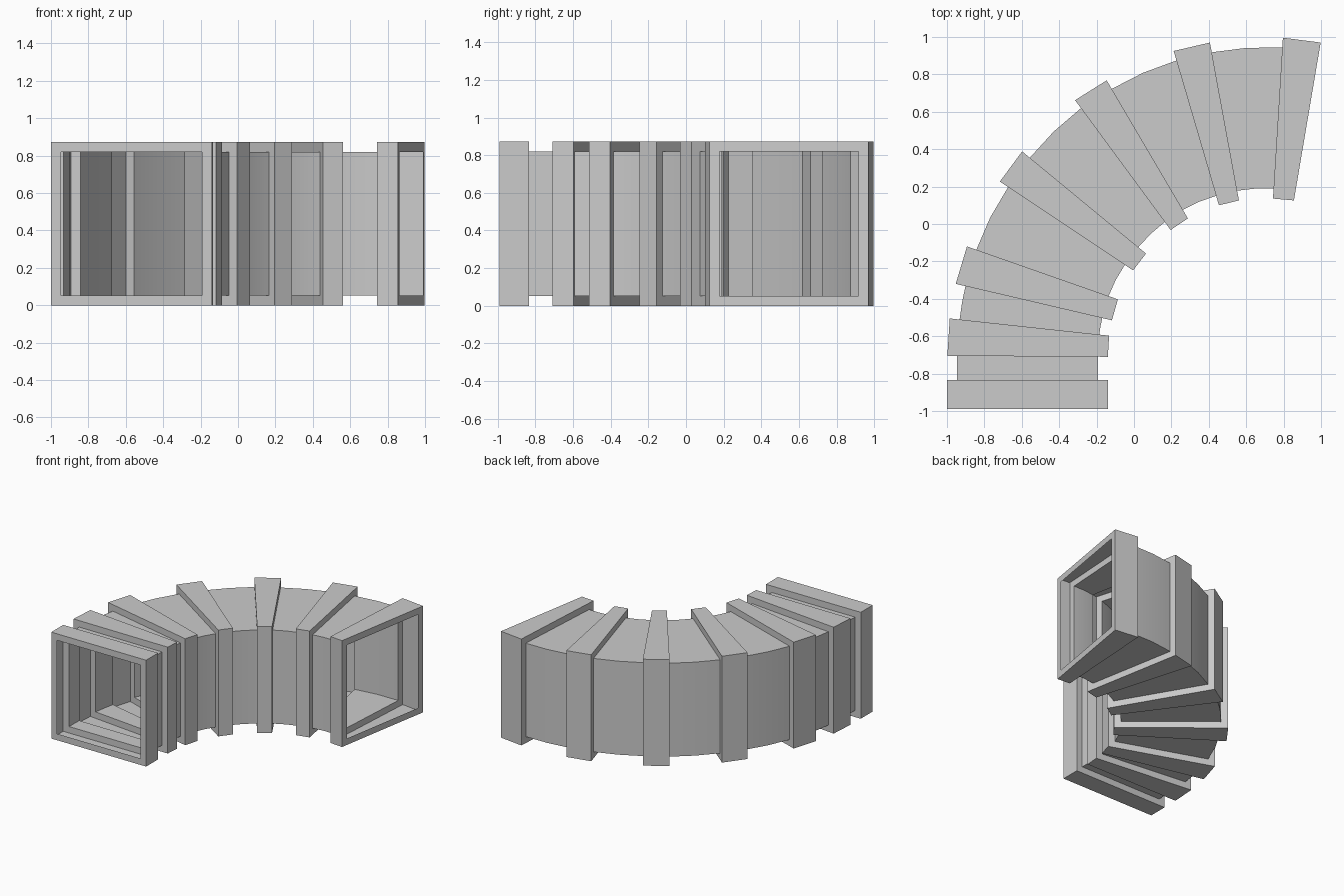
import bpy, bmesh
from mathutils import Vector

if "Cube" in bpy.data.objects:
    bpy.data.objects.remove(bpy.data.objects["Cube"])

HEIGHT, LIP = 0.872, 0.053

# Collars seen from above: (outer start, inner start, outer end, inner end)
collars = [
    ((-1.0, -0.99), (-0.14, -0.99), (-1.0, -0.835), (-0.14, -0.835)),
    ((-0.998, -0.705), (-0.14, -0.71), (-0.985, -0.505), (-0.133, -0.597)),
    ((-0.953, -0.32), (-0.118, -0.515), (-0.893, -0.12), (-0.086, -0.403)),
    ((-0.717, 0.227), (-0.005, -0.248), (-0.598, 0.388), (0.064, -0.158)),
    ((-0.315, 0.662), (0.196, -0.032), (-0.146, 0.768), (0.288, 0.03)),
    ((0.212, 0.925), (0.454, 0.10), (0.406, 0.97), (0.561, 0.126)),
    ((0.796, 0.996), (0.743, 0.136), (0.998, 0.97), (0.855, 0.126)),
]


def inset(a, b):
    """Shrink a section line by the lip width at both ends."""
    u = (b - a).normalized() * LIP
    return a + u, b - u


def middle(p, q, tp, tq):
    """Halfway point of a smooth curve leaving along tp, arriving along tq."""
    return (p + q) / 2 + (tp - tq) * (q - p).length / 8


def travel(a, b):
    """Direction of the duct through a section line."""
    u = (b - a).normalized()
    return Vector((-u.y, u.x))


# Sections along the duct: step out to each collar, step back in, then a curved sleeve
sections = []
previous = None
for c in collars:
    oa, ia, ob, ib = (Vector(p) for p in c)
    start, end = inset(oa, ia), inset(ob, ib)
    if previous:
        t0, t1 = travel(*previous), travel(*start)
        mid = [middle(previous[k], start[k], t0, t1) for k in (0, 1)]
        sections.append((*mid, LIP))
    sections += [(*start, LIP), (oa, ia, 0), (ob, ib, 0), (*end, LIP)]
    previous = end

# Loft the hollow duct as one thin shell, open at both ends
bm = bmesh.new()
loops = []
for o, i, z in sections:
    loops.append([bm.verts.new((p.x, p.y, h)) for p, h in
                  ((o, z), (i, z), (i, HEIGHT - z), (o, HEIGHT - z))])
for a, b in zip(loops, loops[1:]):
    for k in range(4):
        n = (k + 1) % 4
        bm.faces.new((a[k], a[n], b[n], b[k]))
mesh = bpy.data.meshes.new("curved_duct")
bm.to_mesh(mesh)
bm.free()
duct = bpy.data.objects.new("curved_duct", mesh)
bpy.context.collection.objects.link(duct)

bpy.context.view_layer.objects.active = duct
duct.select_set(True)
bpy.ops.object.shade_smooth_by_angle()
